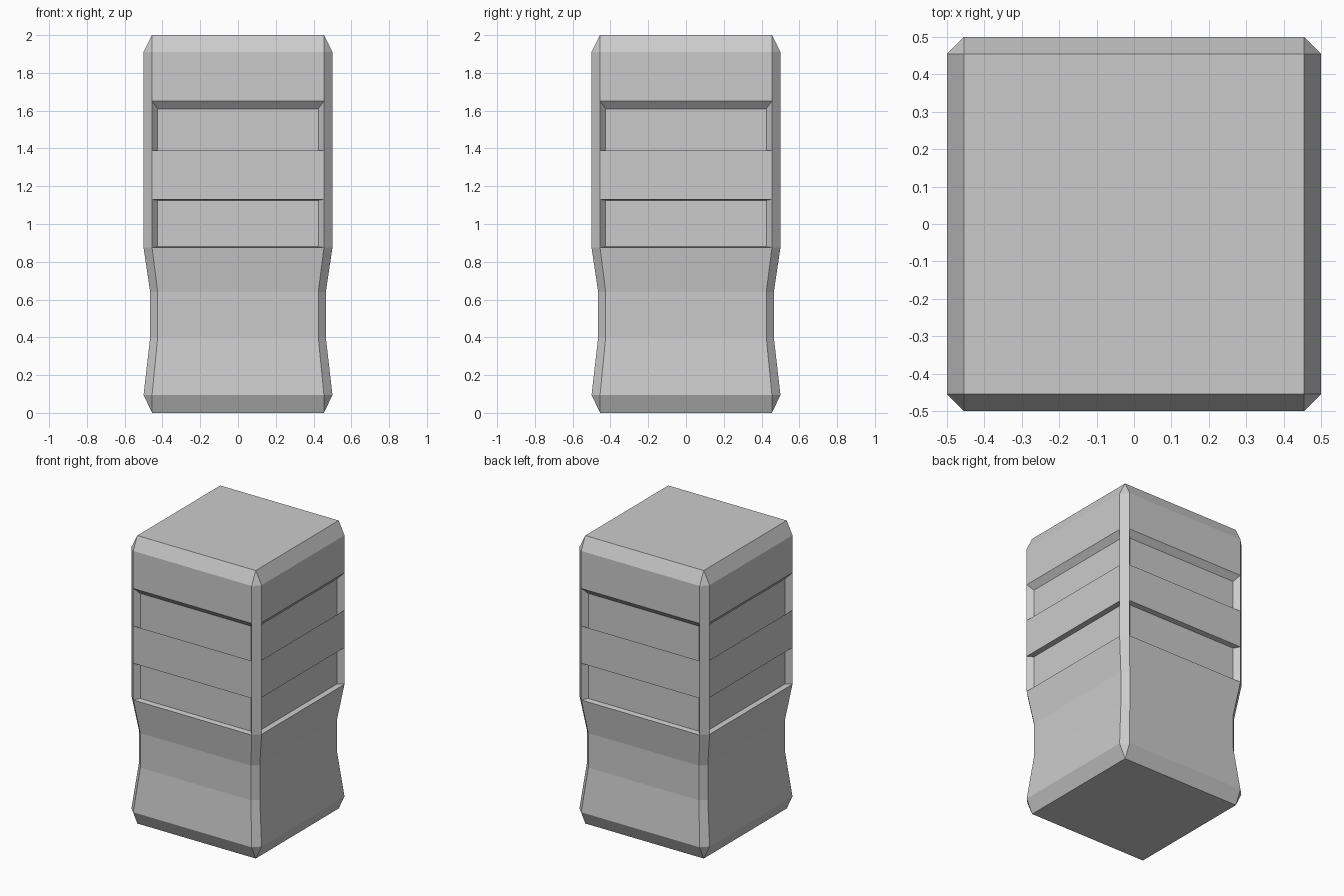
import bpy, bmesh

if "Cube" in bpy.data.objects:
    bpy.data.objects.remove(bpy.data.objects["Cube"])

bm = bmesh.new()

# Body profile: (z, half width, half width of the flat side)
levels = [
    (0.0, 0.455, 0.455), (0.095, 0.5, 0.455),
    (0.4, 0.465, 0.425), (0.64, 0.465, 0.425),
    (0.875, 0.5, 0.455), (1.13, 0.5, 0.455),
    (1.39, 0.5, 0.455), (1.65, 0.5, 0.455),
    (1.91, 0.5, 0.455), (2.0, 0.455, 0.455),
]


def ring(z, h, f):
    pts = [(-f, -h), (f, -h), (h, -f), (h, f), (f, h), (-f, h), (-h, f), (-h, -f)]
    return [bm.verts.new((x, y, z)) for x, y in pts]


# Chamfered square body
rings = [ring(*level) for level in levels]
panels = {4: [], 6: []}
for n, (lo, hi) in enumerate(zip(rings, rings[1:])):
    for i in range(8):
        j = (i + 1) % 8
        face = bm.faces.new((lo[i], lo[j], hi[j], hi[i]))
        if n in panels and i % 2 == 0:
            panels[n].append(face)
bm.faces.new(rings[0][::-1])
bm.faces.new(rings[-1])


# Recessed panels on all four sides; the upper ones are undercut
def recess(faces, z_low, z_high):
    bm.normal_update()
    bmesh.ops.inset_individual(bm, faces=faces, thickness=0.01)
    for face in faces:
        n = face.normal.copy()
        mid = face.calc_center_median().z
        for v in face.verts:
            z = z_high if v.co.z > mid else z_low
            flat, deep = 0.425, 0.465
            if abs(n.x) > 0.5:
                v.co = (deep if n.x > 0 else -deep, flat if v.co.y > 0 else -flat, z)
            else:
                v.co = (flat if v.co.x > 0 else -flat, deep if n.y > 0 else -deep, z)


recess(panels[4], 0.88, 1.125)
recess(panels[6], 1.35, 1.61)

# The corner chamfers close to a point at the top and bottom
bmesh.ops.remove_doubles(bm, verts=bm.verts[:], dist=0.0005)
bmesh.ops.recalc_face_normals(bm, faces=bm.faces[:])

mesh = bpy.data.meshes.new("pillar_body")
bm.to_mesh(mesh)
bm.free()
bpy.context.collection.objects.link(bpy.data.objects.new("pillar_body", mesh))
